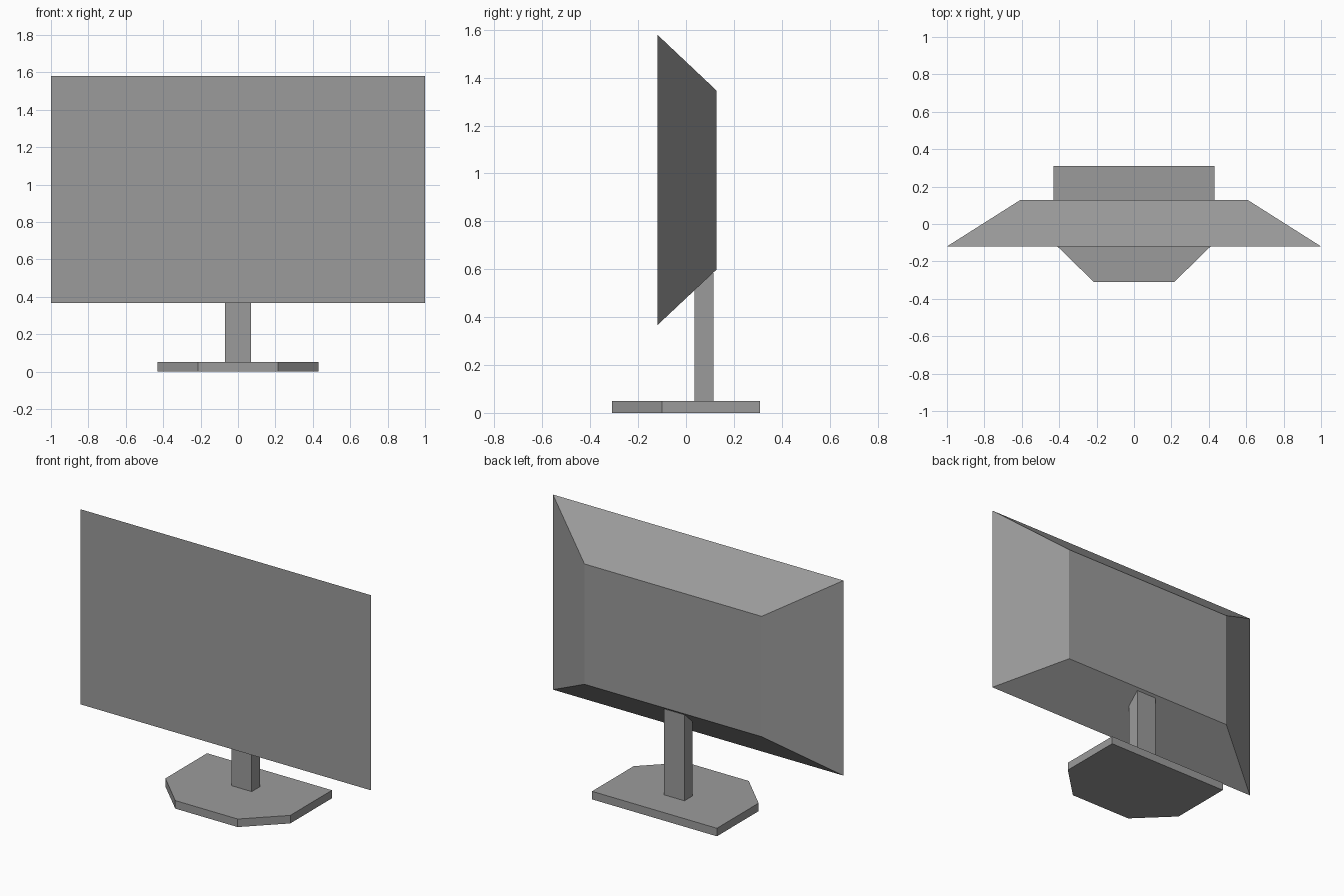
import bpy
import bmesh

cube = bpy.data.objects.get("Cube")
if cube:
    bpy.data.objects.remove(cube, do_unlink=True)

# One plain grey for every part
GREY = (0.33, 0.33, 0.33, 1.0)
grey = bpy.data.materials.new("mid_grey")
grey.use_nodes = True
grey.diffuse_color = GREY
grey.node_tree.nodes["Principled BSDF"].inputs["Base Color"].default_value = GREY


def loft(name, lower, upper):
    """Closed solid between two matching outlines."""
    bm = bmesh.new()
    a = [bm.verts.new(p) for p in lower]
    b = [bm.verts.new(p) for p in upper]
    bm.faces.new(a)
    bm.faces.new(b)
    for i in range(len(a)):
        j = (i + 1) % len(a)
        bm.faces.new((a[i], a[j], b[j], b[i]))
    bmesh.ops.recalc_face_normals(bm, faces=bm.faces)
    mesh = bpy.data.meshes.new(name)
    bm.to_mesh(mesh)
    bm.free()
    mesh.materials.append(grey)
    obj = bpy.data.objects.new(name, mesh)
    bpy.context.collection.objects.link(obj)
    return obj


def mirrored(half):
    """Complete a right-hand (x, y) outline across x = 0."""
    return half + [(-x, y) for x, y in reversed(half)]


def prism(name, outline, z0, z1):
    return loft(name, [(x, y, z0) for x, y in outline],
                [(x, y, z1) for x, y in outline])


def panel(half_width, y, z0, z1):
    return [(x, y, z) for x, z in mirrored([(half_width, z0), (half_width, z1)])]


# Base plate with two clipped front corners
prism("stand_base", mirrored([(0.43, 0.31), (0.43, -0.10), (0.215, -0.31)]), 0, 0.05)

# Upright neck, running up into the sloping underside of the screen
prism("stand_neck", mirrored([(0.07, 0.035), (0.07, 0.115)]), 0.05, 0.585)

# Screen housing, tapering from the flat front to a smaller back panel
loft("screen_housing", panel(1.0, -0.12, 0.366, 1.58),
     panel(0.61, 0.127, 0.598, 1.347))
